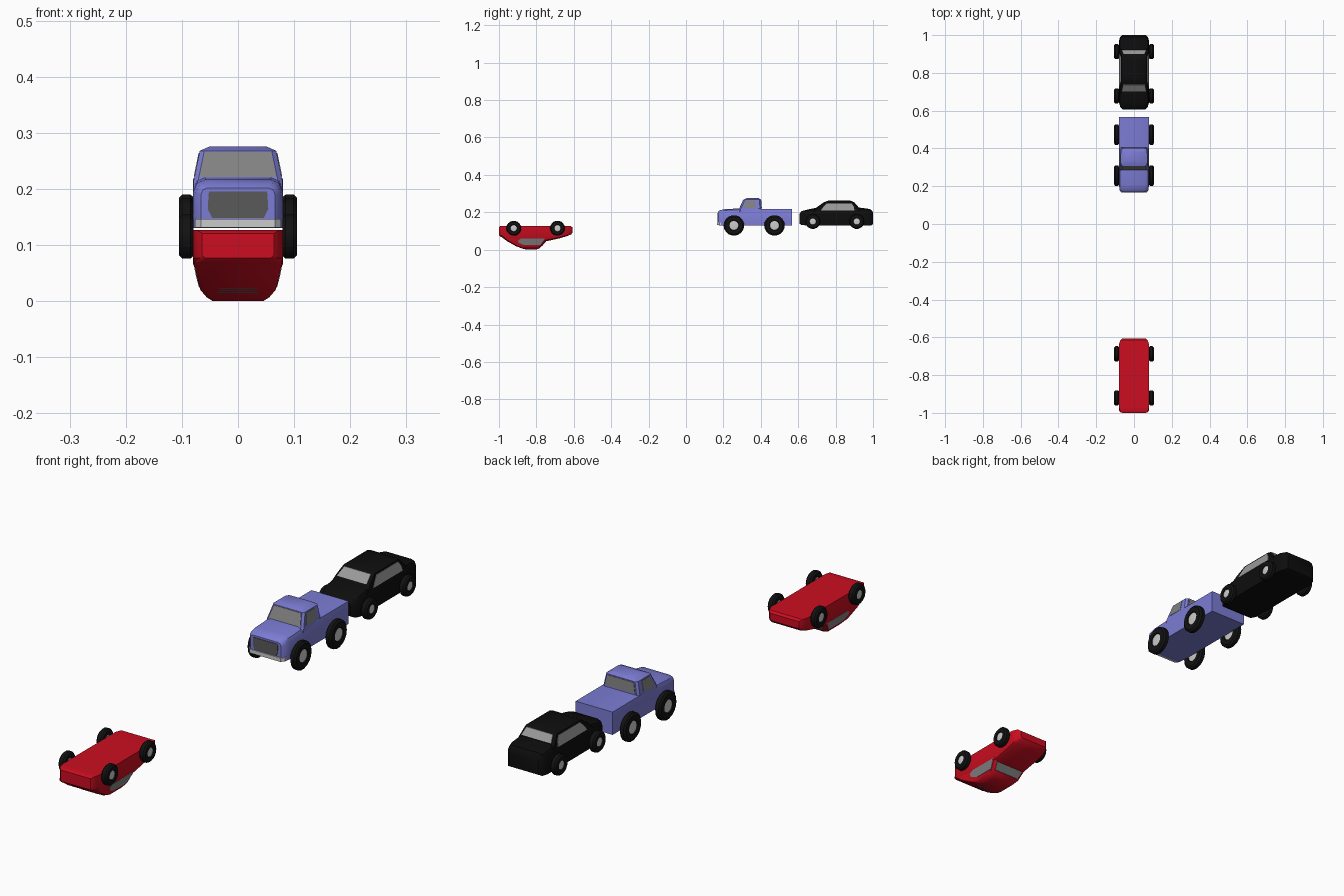
import bpy, bmesh, math
from mathutils import Vector

if "Cube" in bpy.data.objects:
    bpy.data.objects.remove(bpy.data.objects["Cube"])


def mat(name, r, g, b):
    m = bpy.data.materials.new(name)
    m.diffuse_color = (r, g, b, 1)
    m.use_nodes = True
    m.node_tree.nodes["Principled BSDF"].inputs["Base Color"].default_value = m.diffuse_color
    return m


RED = mat("red paint", 0.60, 0.004, 0.014)
BLUE = mat("periwinkle paint", 0.20, 0.20, 0.66)
BLACK = mat("black paint", 0.004, 0.004, 0.004)
TYRE = mat("tyre rubber", 0.006, 0.006, 0.006)
GLASS = mat("grey glass", 0.22, 0.22, 0.22)
PALE_GLASS = mat("pale glass", 0.32, 0.32, 0.32)
CHROME = mat("chrome", 0.60, 0.60, 0.60)
GRILLE = mat("dark grey grille", 0.10, 0.10, 0.10)


def finish(bm, name, material, angle=35):
    bmesh.ops.recalc_face_normals(bm, faces=bm.faces)
    me = bpy.data.meshes.new(name)
    bm.to_mesh(me)
    bm.free()
    ob = bpy.data.objects.new(name, me)
    me.materials.append(material)
    bpy.context.collection.objects.link(ob)
    bpy.ops.object.select_all(action='DESELECT')
    ob.select_set(True)
    bpy.context.view_layer.objects.active = ob
    bpy.ops.object.shade_smooth_by_angle(angle=math.radians(angle))
    return ob


def loft(name, rings, material, angle=35):
    """Skin closed rings of equal length and cap both ends."""
    bm = bmesh.new()
    vs = [[bm.verts.new(p) for p in r] for r in rings]
    n = len(vs[0])
    for a, b in zip(vs, vs[1:]):
        for i in range(n):
            j = (i + 1) % n
            bm.faces.new((a[i], a[j], b[j], b[i]))
    bm.faces.new(vs[0])
    bm.faces.new(vs[-1])
    return finish(bm, name, material, angle)


class Vehicle:
    """Local y runs nose (-) to tail (+), z is height over the floor; flip=-1 rolls it upside down."""

    def __init__(self, name, yc, floor, flip, paint, glass):
        self.name, self.yc, self.floor, self.s = name, yc, floor, flip
        self.paint, self.glass = paint, glass

    def at(self, x, y, z):
        return Vector((x, self.yc + self.s * y, self.floor + self.s * z))

    def body(self, stations):
        # each station: y, half width, low z, high z, shoulder radius
        rings = []
        for y, w, lo, hi, r in stations:
            half = [(w, lo), (w, hi - r), (w - 0.3 * r, hi - 0.3 * r), (w - r, hi)]
            pts = half + [(-x, z) for x, z in reversed(half)]
            rings.append([self.at(x, y, z) for x, z in pts])
        loft(self.name + "_body", rings, self.paint)

    def cabin(self, levels, c=0.008):
        # each level: z, front y, rear y, half width
        self.levels = levels
        rings = []
        for z, a, b, w in levels:
            pts = [(w, a + c), (w, b - c), (w - c, b), (c - w, b),
                   (-w, b - c), (-w, a + c), (c - w, a), (w - c, a)]
            rings.append([self.at(x, y, z) for x, y in pts])
        loft(self.name + "_cabin", rings, self.paint, 30)

    def skin(self, z, k):
        """Cabin surface position at height z (k: 1 front, 2 rear, 3 side)."""
        for p, q in zip(self.levels, self.levels[1:]):
            if z <= q[0]:
                break
        return p[k] + (q[k] - p[k]) * (z - p[0]) / (q[0] - p[0])

    def plate(self, part, fn, pts, material):
        """Thin plate; fn(u, z, offset) gives the point on or above the skin."""
        rings = [[self.at(*fn(u, z, d)) for u, z in pts] for d in (-0.002, 0.002)]
        loft(self.name + "_" + part, rings, material, 20)

    def side_windows(self, pts):
        for s, label in ((1, "right"), (-1, "left")):
            self.plate(label + "_window",
                       lambda y, z, d: (s * (self.skin(z, 3) + d * 0.7), y, z), pts, self.glass)

    def windscreen(self, z0, w0, z1, w1):
        self.plate("windscreen", lambda x, z, d: (x, self.skin(z, 1) - d, z),
                   [(-w0, z0), (w0, z0), (w1, z1), (-w1, z1)], self.glass)

    def rear_panel(self, part, z0, w0, z1, w1, material):
        self.plate(part, lambda x, z, d: (x, self.skin(z, 2) + d, z),
                   [(-w0, z0), (w0, z0), (w1, z1), (-w1, z1)], material)

    def wheels(self, ys, z, R, hub, n=18):
        def turned(name, profile, s, y, material):
            rings = [[self.at(s * x, y + r * math.cos(2 * math.pi * i / n),
                              z + r * math.sin(2 * math.pi * i / n)) for i in range(n)]
                     for x, r in profile]
            loft(name, rings, material)
        h = hub * R
        for y, end in zip(ys, ("front", "rear")):
            for s, side in ((1, "right"), (-1, "left")):
                base = f"{self.name}_{end}_{side}"
                turned(base + "_tyre", [(0.084, h), (0.079, h + 0.002), (0.079, 0.85 * R),
                       (0.085, R), (0.099, R), (0.105, 0.85 * R), (0.105, h + 0.002),
                       (0.100, h)], s, y, TYRE)
                turned(base + "_hub", [(0.081, 0.4 * h), (0.082, 0.97 * h),
                       (0.102, 0.97 * h), (0.1035, 0.4 * h)], s, y, CHROME)


# Pickup truck
truck = Vehicle("pickup", 0.368, 0.13, 1, BLUE, GLASS)
truck.body([(-0.198, 0.066, 0.002, 0.072, 0.012), (-0.187, 0.076, 0, 0.081, 0.018),
            (-0.160, 0.080, 0, 0.087, 0.022), (-0.075, 0.080, 0, 0.091, 0.022),
            (0.000, 0.080, 0, 0.091, 0.010), (0.025, 0.080, 0, 0.089, 0.001),
            (0.198, 0.080, 0, 0.089, 0.001)])
truck.cabin([(0.070, -0.088, 0.037, 0.080), (0.085, -0.084, 0.036, 0.079),
             (0.138, -0.060, 0.032, 0.068), (0.146, -0.042, 0.020, 0.050)])
truck.side_windows([(-0.060, 0.092), (0.004, 0.092), (0.004, 0.134), (-0.046, 0.134)])
truck.windscreen(0.091, 0.069, 0.136, 0.059)
truck.rear_panel("rear_window", 0.094, 0.064, 0.135, 0.056, GLASS)
truck.wheels((-0.112, 0.105), 0.0, 0.055, 0.46)
truck.plate("grille", lambda x, z, d: (x, -0.198 - d, z),
            [(-0.046, 0.018), (0.046, 0.018), (0.054, 0.034), (0.052, 0.065),
             (-0.052, 0.065), (-0.054, 0.034)], GRILLE)
bumper = [(-0.077, -0.180), (-0.077, -0.190), (-0.066, -0.202),
          (0.066, -0.202), (0.077, -0.190), (0.077, -0.180)]
loft("pickup_bumper", [[truck.at(x, y, z) for x, y in bumper] for z in (0.001, 0.016)], CHROME)

# Black saloon
saloon = Vehicle("saloon", 0.803, 0.13, 1, BLACK, PALE_GLASS)
saloon.body([(-0.197, 0.060, 0.010, 0.062, 0.015), (-0.185, 0.072, 0.002, 0.076, 0.020),
             (-0.160, 0.080, 0, 0.083, 0.022), (-0.100, 0.080, 0, 0.096, 0.025),
             (0.110, 0.080, 0, 0.097, 0.025), (0.165, 0.080, 0, 0.090, 0.022),
             (0.186, 0.074, 0, 0.085, 0.018), (0.197, 0.062, 0.006, 0.070, 0.012)])
saloon.cabin([(0.070, -0.130, 0.140, 0.080), (0.097, -0.102, 0.118, 0.074),
              (0.124, -0.064, 0.095, 0.067), (0.134, -0.038, 0.072, 0.050)])
saloon.side_windows([(-0.082, 0.080), (0.098, 0.080), (0.094, 0.100), (0.082, 0.118),
                     (-0.050, 0.118), (-0.070, 0.097)])
saloon.windscreen(0.098, 0.064, 0.123, 0.057)
saloon.rear_panel("rear_window", 0.098, 0.064, 0.123, 0.056, PALE_GLASS)
saloon.wheels((-0.125, 0.110), 0.021, 0.040, 0.44)

# Red fastback, lying on its roof with the nose towards +y
coupe = Vehicle("fastback", -0.803, 0.127, -1, RED, GLASS)
coupe.body([(-0.197, 0.062, 0.008, 0.036, 0.008), (-0.188, 0.072, 0.001, 0.046, 0.012),
            (-0.165, 0.080, 0, 0.055, 0.015), (-0.127, 0.080, 0, 0.066, 0.018),
            (-0.050, 0.080, 0, 0.083, 0.022), (0.060, 0.080, 0, 0.083, 0.022),
            (0.165, 0.080, 0, 0.066, 0.010), (0.188, 0.074, 0, 0.058, 0.008),
            (0.197, 0.064, 0.006, 0.050, 0.006)])
coupe.cabin([(0.050, -0.085, 0.194, 0.080), (0.080, -0.055, 0.156, 0.074),
             (0.107, -0.032, 0.108, 0.067), (0.120, -0.018, 0.074, 0.056),
             (0.127, 0.000, 0.048, 0.045)], 0.010)
coupe.side_windows([(-0.046, 0.068), (0.080, 0.068), (0.096, 0.078), (0.092, 0.090),
                    (0.060, 0.103), (-0.024, 0.103), (-0.036, 0.086)])
coupe.windscreen(0.082, 0.062, 0.107, 0.056)
for i, w in enumerate((0.035, 0.032, 0.037)):
    z = 0.1035 + 0.0037 * i
    coupe.rear_panel(f"louvre_{i + 1}", z, w, z + 0.0016, w, GRILLE)
coupe.wheels((-0.116, 0.118), 0.012, 0.040, 0.44)
